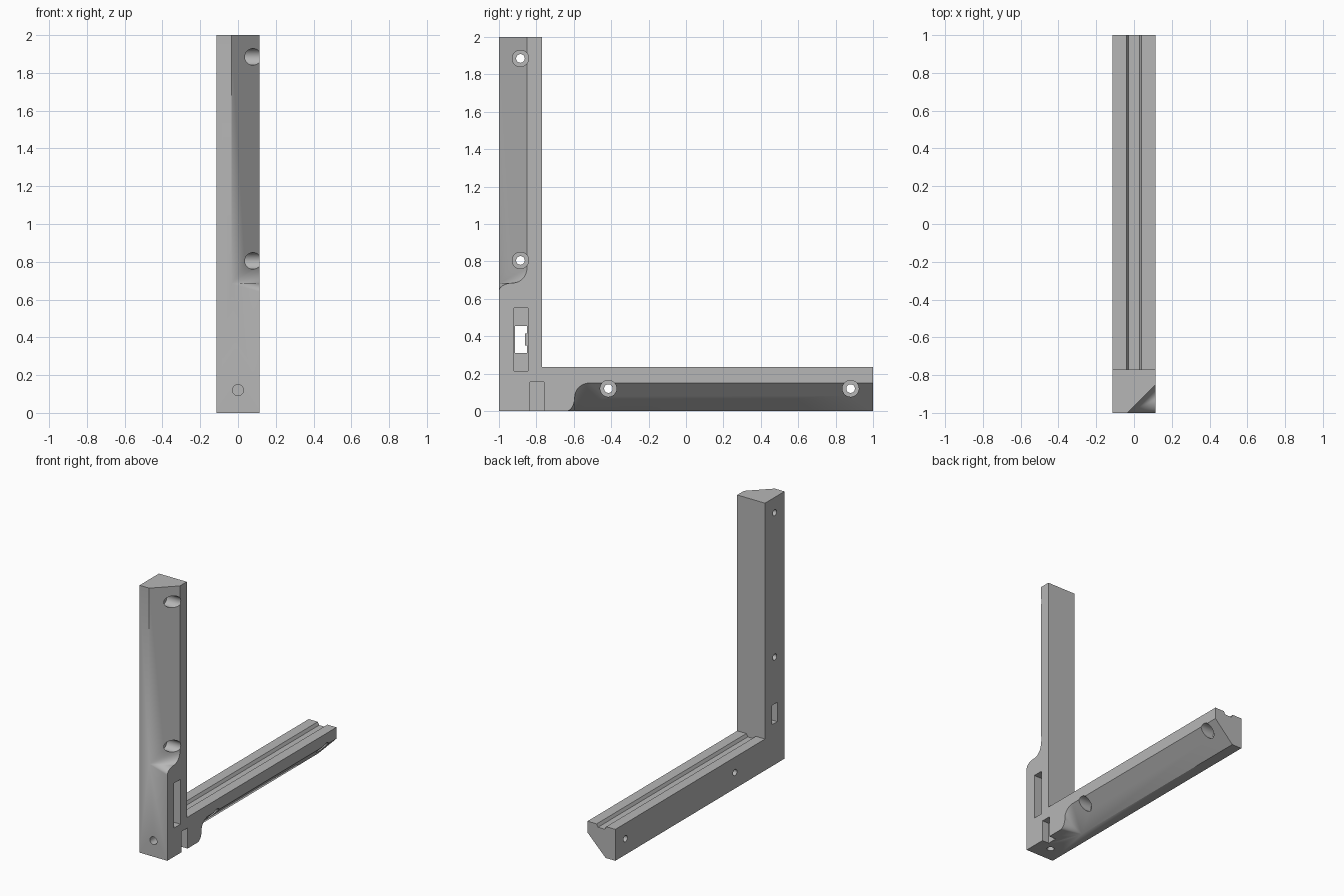
import bpy
import bmesh
import math
from mathutils import Vector, Matrix

if "Cube" in bpy.data.objects:
    bpy.data.objects.remove(bpy.data.objects["Cube"], do_unlink=True)

W = 0.115       # half width
CHAMFER = 0.15  # chamfer leg length
EXTRA = 0.05    # overshoot of cutters

grey = bpy.data.materials.new("plain_grey")
grey.use_nodes = True
grey.diffuse_color = (0.47, 0.47, 0.47, 1)
grey.node_tree.nodes["Principled BSDF"].inputs["Base Color"].default_value = grey.diffuse_color


def make_object(name, bm):
    bmesh.ops.recalc_face_normals(bm, faces=bm.faces)
    mesh = bpy.data.meshes.new(name)
    bm.to_mesh(mesh)
    bm.free()
    mesh.materials.append(grey)
    obj = bpy.data.objects.new(name, mesh)
    bpy.context.collection.objects.link(obj)
    return obj


def prism(name, points, start, end, to_world):
    """Closed profile extruded from start to end."""
    bm = bmesh.new()
    face = bm.faces.new([bm.verts.new(to_world(a, b, start)) for a, b in points])
    new = bmesh.ops.extrude_face_region(bm, geom=[face])["geom"]
    shift = Vector(to_world(0, 0, end)) - Vector(to_world(0, 0, start))
    bmesh.ops.translate(bm, vec=shift, verts=[v for v in new if isinstance(v, bmesh.types.BMVert)])
    return make_object(name, bm)


def box(name, x, y, z):
    corners = [(y[0], z[0]), (y[1], z[0]), (y[1], z[1]), (y[0], z[1])]
    return prism(name, corners, x[0], x[1], lambda a, b, c: (c, a, b))


def rod(name, start, end, radius):
    start, end = Vector(start), Vector(end)
    axis = end - start
    turn = axis.to_track_quat("Z", "Y").to_matrix().to_4x4()
    bm = bmesh.new()
    bmesh.ops.create_cone(bm, cap_ends=True, segments=32, radius1=radius, radius2=radius,
                          depth=axis.length, matrix=Matrix.Translation((start + end) / 2) @ turn)
    return make_object(name, bm)


def chamfer_cutter(name, start, end, to_world):
    """Corner wedge whose near end is an S-curve running to a point."""
    steps = 12
    half = CHAMFER / 2
    curve = []
    for i in range(steps + 1):
        t = math.pi / 2 * i / steps
        curve.append((half + half * math.cos(t), 0.08 - 0.08 * math.sin(t)))
    for i in range(1, steps + 1):
        t = math.pi / 2 * i / steps
        curve.append((half - half * math.sin(t), 0.045 * math.cos(t) - 0.045))
    inner = W - CHAMFER
    grow = 1.1
    outer = inner + CHAMFER * grow
    bm = bmesh.new()

    def vert(x, d, s):
        return bm.verts.new(to_world(x, d, s))

    apex, apex_out = vert(inner, 0, start), vert(inner, -EXTRA, start)
    top, top_out = vert(inner, 0, end), vert(inner, -EXTRA, end)
    rim = [vert(outer, d * grow, start + s * grow) for d, s in curve]
    rim_out = vert(outer, -EXTRA, start + curve[-1][1] * grow)
    far, far_out = vert(outer, CHAMFER * grow, end), vert(outer, -EXTRA, end)
    for a, b in zip(rim, rim[1:]):
        bm.faces.new((apex, a, b))
    for loop in ((apex, rim[-1], rim_out, apex_out), (apex, rim[0], far, top),
                 (apex, top, top_out, apex_out), (apex_out, rim_out, far_out, top_out),
                 (top, far, far_out, top_out), rim + [rim_out, far_out, far]):
        bm.faces.new(loop)
    return make_object(name, bm)


# L-shaped body
outline = [(-1, 0), (1, 0), (1, 0.235), (-0.77, 0.235), (-0.77, 2), (-1, 2)]
bracket = prism("angle_bracket", outline, -W, W, lambda a, b, c: (c, a, b))

# chamfers on the outer corner of both legs
cutters = [
    chamfer_cutter("post_chamfer", 0.685, 2.1, lambda x, d, s: (x, d - 1, s)),
    chamfer_cutter("arm_chamfer", -0.595, 1.1, lambda x, d, s: (x, s, d)),
]

# groove along the top of the arm
groove = [(-0.04, 0.236), (-0.028, 0.213), (0.028, 0.213), (0.04, 0.236)]
cutters.append(prism("arm_groove", groove, -0.77, 1.1, lambda a, b, c: (a, c, b)))

# counterbored screw holes
for y, z in ((-0.885, 1.885), (-0.885, 0.805), (-0.415, 0.12), (0.88, 0.12)):
    cutters.append(rod("screw_hole", (-0.2, y, z), (0.2, y, z), 0.023))
    cutters.append(rod("counterbore", (0, y, z), (0.2, y, z), 0.044))

# blind holes in the front and underside
cutters.append(rod("front_hole", (0, -1.1, 0.12), (0, -0.8, 0.12), 0.029))
cutters.append(rod("bottom_hole", (0, -0.885, -0.1), (0, -0.885, 0.18), 0.025))

# slot with a recess, and a side notch at the foot
cutters.append(box("slot_recess", (0.03, 0.2), (-0.92, -0.845), (0.215, 0.55)))
cutters.append(box("slot_opening", (-0.2, 0.06), (-0.915, -0.85), (0.31, 0.455)))
cutters.append(box("foot_notch", (0.06, 0.2), (-0.833, -0.76), (-0.1, 0.155)))

bpy.context.view_layer.objects.active = bracket
for cutter in cutters:
    cutter.hide_render = True
    mod = bracket.modifiers.new(cutter.name, "BOOLEAN")
    mod.operation = "DIFFERENCE"
    mod.solver = "EXACT"
    mod.object = cutter
    bpy.ops.object.modifier_apply(modifier=mod.name)
    bpy.data.objects.remove(cutter, do_unlink=True)

# small catch inside the slot
box("slot_catch", (-0.06, 0.03), (-0.86, -0.845), (0.35, 0.415))

bpy.ops.object.select_all(action="DESELECT")
bracket.select_set(True)
bpy.ops.object.shade_smooth_by_angle(angle=math.radians(30))
